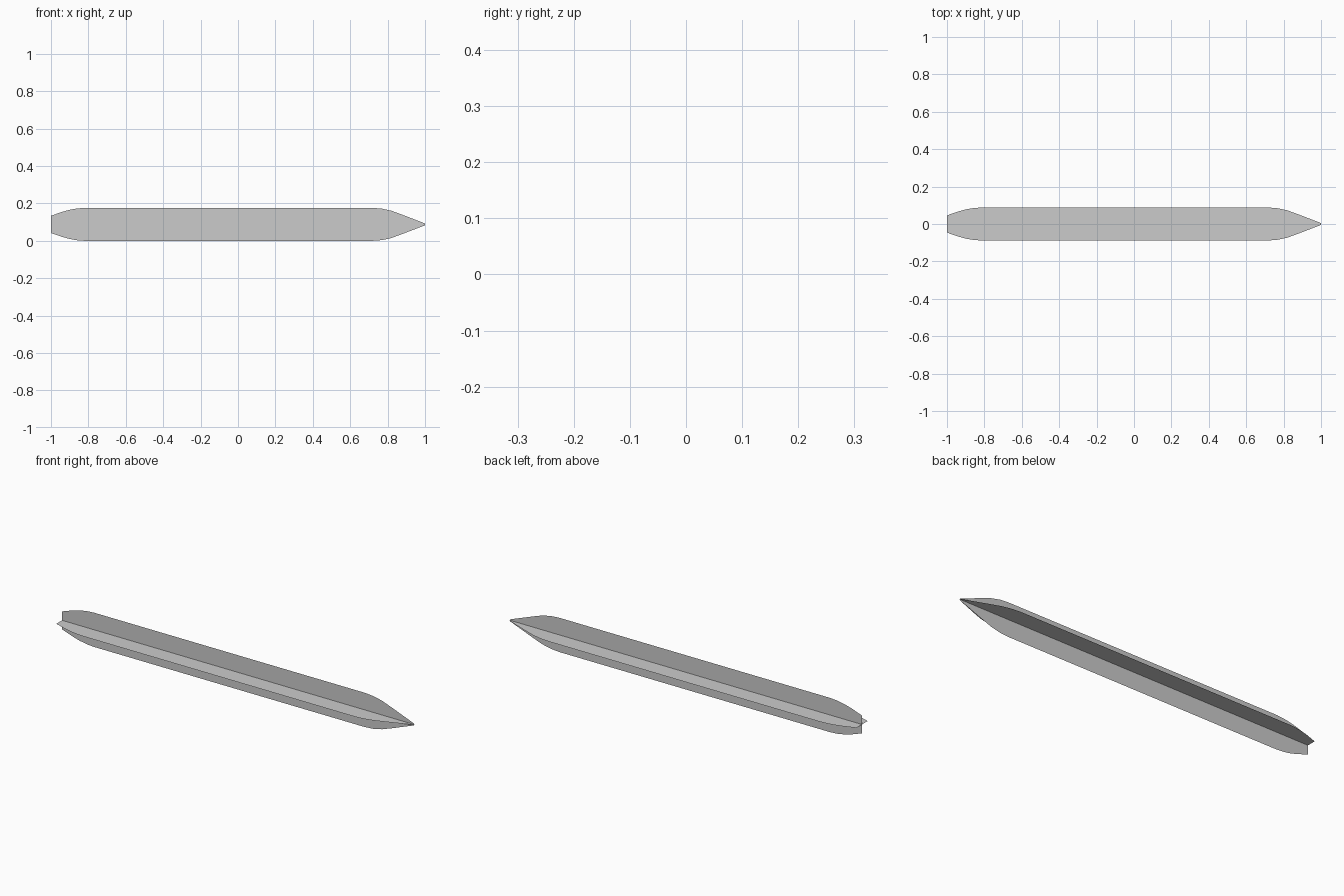
import bpy, math

if "Cube" in bpy.data.objects:
    bpy.data.objects.remove(bpy.data.objects["Cube"])

# Half outline of the blade: (x, half width)
PROFILE = [(-1.0, 0.046), (-0.94, 0.067), (-0.90, 0.078), (-0.86, 0.085), (-0.82, 0.088),
           (0.72, 0.088), (0.77, 0.084), (0.82, 0.073), (0.88, 0.051), (1.0, 0.005)]
CENTRE_Z = 0.088


def flat_blade(name, roll):
    """Flat outline sheet, rolled about its long axis."""
    outline = [(x, -w, 0) for x, w in PROFILE] + [(x, w, 0) for x, w in reversed(PROFILE)]
    n = len(PROFILE)
    faces = [(i, i + 1, 2 * n - 2 - i, 2 * n - 1 - i) for i in range(n - 1)]
    mesh = bpy.data.meshes.new(name)
    mesh.from_pydata(outline, [], faces)
    obj = bpy.data.objects.new(name, mesh)
    bpy.context.collection.objects.link(obj)
    obj.location.z = CENTRE_Z
    obj.rotation_euler.x = roll
    return obj


# Two crossed sheets
flat_blade("horizontal_blade", 0)
flat_blade("vertical_blade", math.pi / 2)
